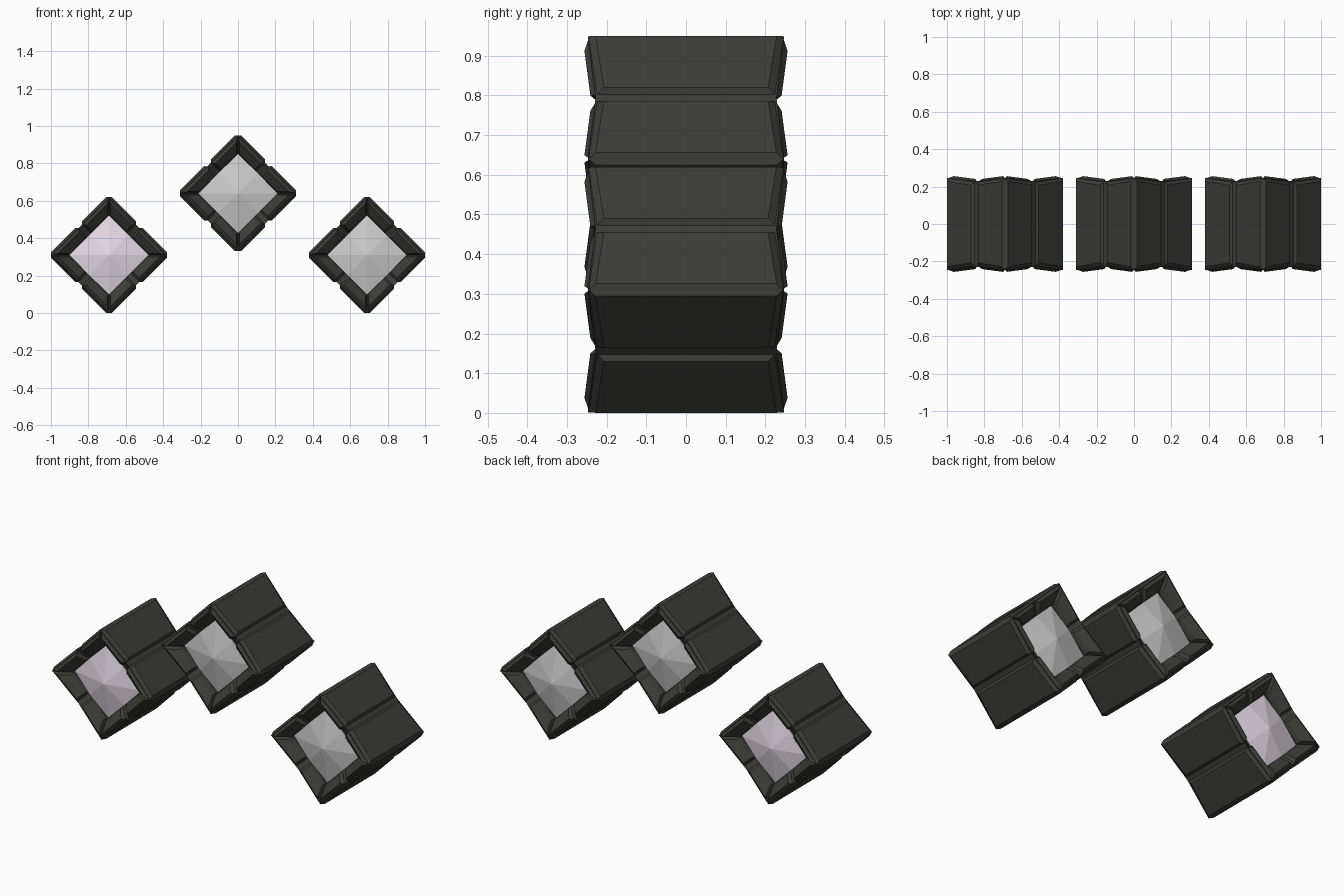
import bpy, bmesh, math
from mathutils import Vector

if "Cube" in bpy.data.objects:
    bpy.data.objects.remove(bpy.data.objects["Cube"])

R2 = math.sqrt(0.5)
# outward and tangent directions of the four diamond walls
WALLS = [(Vector((R2 * a, 0, R2 * b)), Vector((-R2 * b, 0, R2 * a)))
         for a, b in ((1, 1), (-1, 1), (-1, -1), (1, -1))]


def material(name, rgb):
    m = bpy.data.materials.new(name)
    m.diffuse_color = (*rgb, 1)
    m.use_nodes = True
    m.node_tree.nodes["Principled BSDF"].inputs["Base Color"].default_value = m.diffuse_color
    return m


def finish(bm, name, loc, mat=None):
    bmesh.ops.recalc_face_normals(bm, faces=bm.faces)
    me = bpy.data.meshes.new(name)
    bm.to_mesh(me)
    bm.free()
    ob = bpy.data.objects.new(name, me)
    ob.location = loc
    bpy.context.collection.objects.link(ob)
    if mat:
        me.materials.append(mat)
    return ob


def pad(bm, base, top):
    """Raised panel with sloping edges between two four-point outlines."""
    b = [bm.verts.new(p) for p in base]
    t = [bm.verts.new(p) for p in top]
    bm.faces.new(b)
    bm.faces.new(t)
    for i in range(4):
        j = (i + 1) % 4
        bm.faces.new((b[i], b[j], t[j], t[i]))


def octo(perp, y_corner, y_mid):
    """Square outline with a point at each corner and each side middle."""
    pts = []
    for n, t in WALLS:
        pts.append(n * perp + Vector((0, y_mid, 0)))
        pts.append((n + t) * perp + Vector((0, y_corner, 0)))
    return pts


def frame_core(name, loc, mat):
    # square tube whose rims dip at the side middles
    bm = bmesh.new()
    rings = [octo(0.15, -0.19, -0.185), octo(0.217, -0.247, -0.228),
             octo(0.217, 0.247, 0.228), octo(0.15, 0.19, 0.185)]
    vs = [[bm.verts.new(p) for p in r] for r in rings]
    for k in range(4):
        a, b = vs[k], vs[(k + 1) % 4]
        for i in range(8):
            j = (i + 1) % 8
            bm.faces.new((a[i], a[j], b[j], b[i]))
    return finish(bm, name, loc, mat)


def outer_panels(name, loc, mat):
    # two bevelled plates on each outer wall
    bm = bmesh.new()
    for n, t in WALLS:
        for s in (-1, 1):
            def quad(perp, t0, t1, y0, y1):
                return [n * perp + t * (s * tt) + Vector((0, y, 0))
                        for tt, y in ((t0, -y0), (t1, -y1), (t1, y1), (t0, y0))]
            pad(bm, quad(0.216, 0.012, 0.221, 0.225, 0.247),
                quad(0.230, 0.025, 0.208, 0.207, 0.228))
    return finish(bm, name, loc, mat)


def rim_panels(name, loc, mat):
    # mitred plates around both openings
    bm = bmesh.new()
    for n, t in WALLS:
        for s in (-1, 1):
            for f in (-1, 1):
                def quad(*rows):
                    return [n * p + t * (s * tt) + Vector((0, f * y, 0))
                            for p, tt, y in rows]
                pad(bm,
                    quad((0.215, 0.014, 0.228), (0.215, 0.211, 0.246),
                         (0.150, 0.146, 0.188), (0.150, 0.014, 0.184)),
                    quad((0.199, 0.027, 0.241), (0.199, 0.186, 0.256),
                         (0.158, 0.145, 0.217), (0.158, 0.027, 0.207)))
    return finish(bm, name, loc, mat)


def gem(name, loc, mat):
    # block with a shallow eight-facet point at each end
    bm = bmesh.new()
    front = [bm.verts.new(p) for p in octo(0.151, -0.180, -0.192)]
    back = [bm.verts.new(p) for p in octo(0.151, 0.180, 0.192)]
    tips = [bm.verts.new((0, y, 0)) for y in (-0.226, 0.226)]
    for i in range(8):
        j = (i + 1) % 8
        bm.faces.new((front[i], front[j], back[j], back[i]))
        bm.faces.new((front[i], front[j], tips[0]))
        bm.faces.new((back[i], back[j], tips[1]))
    return finish(bm, name, loc, mat)


dark = material("dark_stone", (0.045, 0.045, 0.04))
pink = material("pale_lilac", (0.78, 0.70, 0.78))

for label, x, z, gem_mat in (("left", -0.69, 0.31, pink),
                             ("middle", 0, 0.64, None),
                             ("right", 0.69, 0.31, None)):
    loc = (x, 0, z)
    frame_core(label + "_frame", loc, dark)
    outer_panels(label + "_outer_panels", loc, dark)
    rim_panels(label + "_rim_panels", loc, dark)
    gem(label + "_gem", loc, gem_mat)
